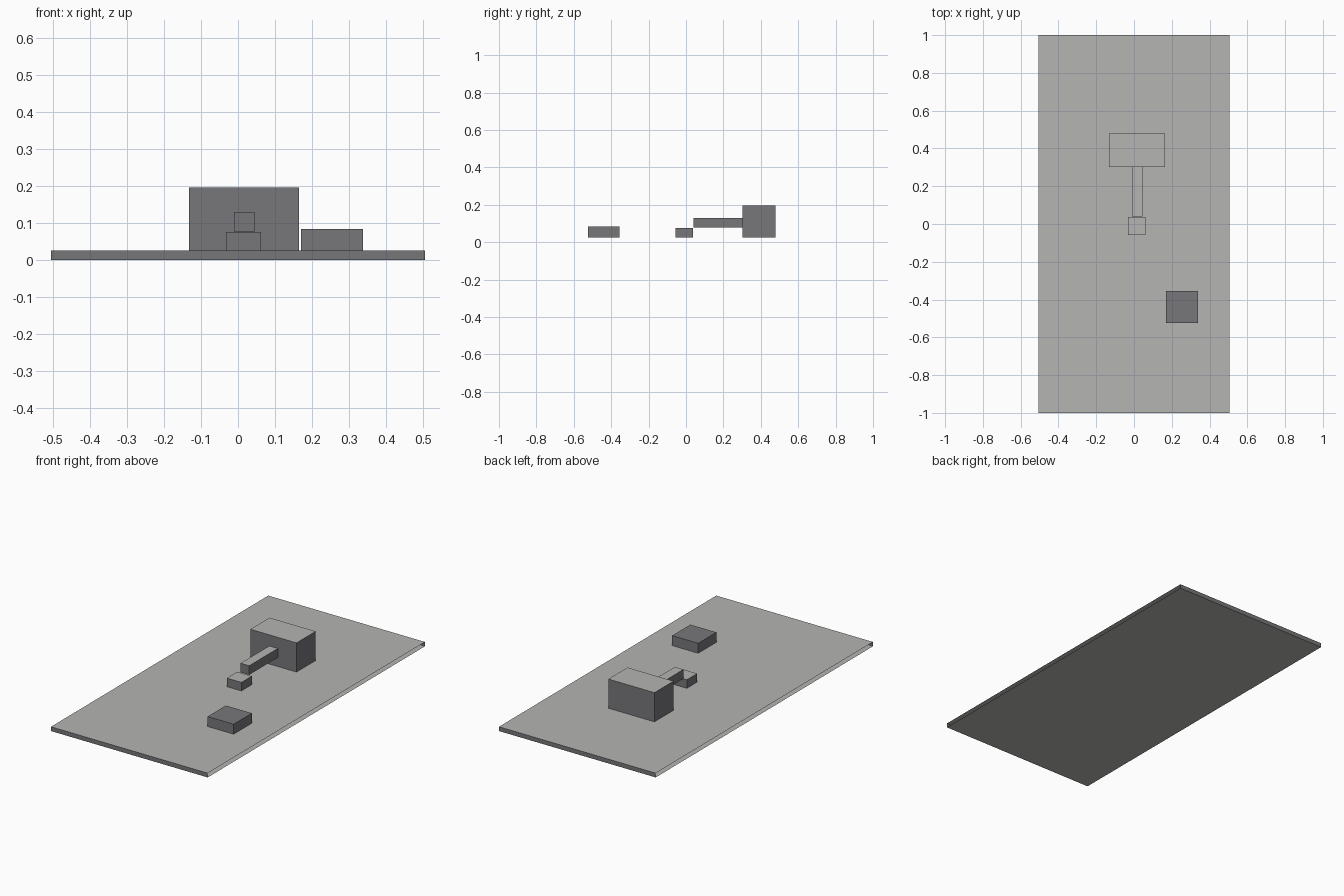
import bpy
import bmesh
from mathutils import Vector

cube = bpy.data.objects.get("Cube")
if cube:
    bpy.data.objects.remove(cube, do_unlink=True)


def make_material(name, rgb):
    mat = bpy.data.materials.new(name)
    mat.use_nodes = True
    mat.diffuse_color = (*rgb, 1)
    mat.node_tree.nodes["Principled BSDF"].inputs["Base Color"].default_value = (*rgb, 1)
    return mat


light = make_material("light_grey", (0.46, 0.46, 0.445))
dark = make_material("dark_grey", (0.185, 0.185, 0.195))


def box(name, low, high, light_tops=True, open_ends=False):
    """Box between two corners: dark sides, and light level faces if wanted."""
    low, high = Vector(low), Vector(high)
    size, centre = high - low, (low + high) / 2
    bm = bmesh.new()
    bmesh.ops.create_cube(bm, size=1)
    for v in bm.verts:
        v.co = Vector(a * b for a, b in zip(v.co, size)) + centre
    bm.normal_update()
    for f in bm.faces:
        f.material_index = 0 if light_tops and abs(f.normal.z) > 0.5 else 1
    if open_ends:
        ends = [f for f in bm.faces if abs(f.normal.x) > 0.5]
        bmesh.ops.delete(bm, geom=ends, context="FACES_ONLY")
    mesh = bpy.data.meshes.new(name)
    bm.to_mesh(mesh)
    bm.free()
    mesh.materials.append(light)
    mesh.materials.append(dark)
    obj = bpy.data.objects.new(name, mesh)
    bpy.context.collection.objects.link(obj)
    return obj


ground = 0.025

# Thin slab, open along its two long sides
box("base_slab", (-0.505, -1, 0), (0.505, 1, ground), open_ends=True)

# Large block with a raised beam leading to a small block
box("large_block", (-0.132, 0.303, ground), (0.165, 0.479, 0.195))
box("raised_beam", (-0.011, 0.04, 0.077), (0.044, 0.303, 0.13))
box("small_block", (-0.032, -0.057, ground), (0.062, 0.038, 0.075))

# Separate all-dark pad near the front
box("dark_pad", (0.17, -0.523, ground), (0.338, -0.355, 0.083), light_tops=False)
